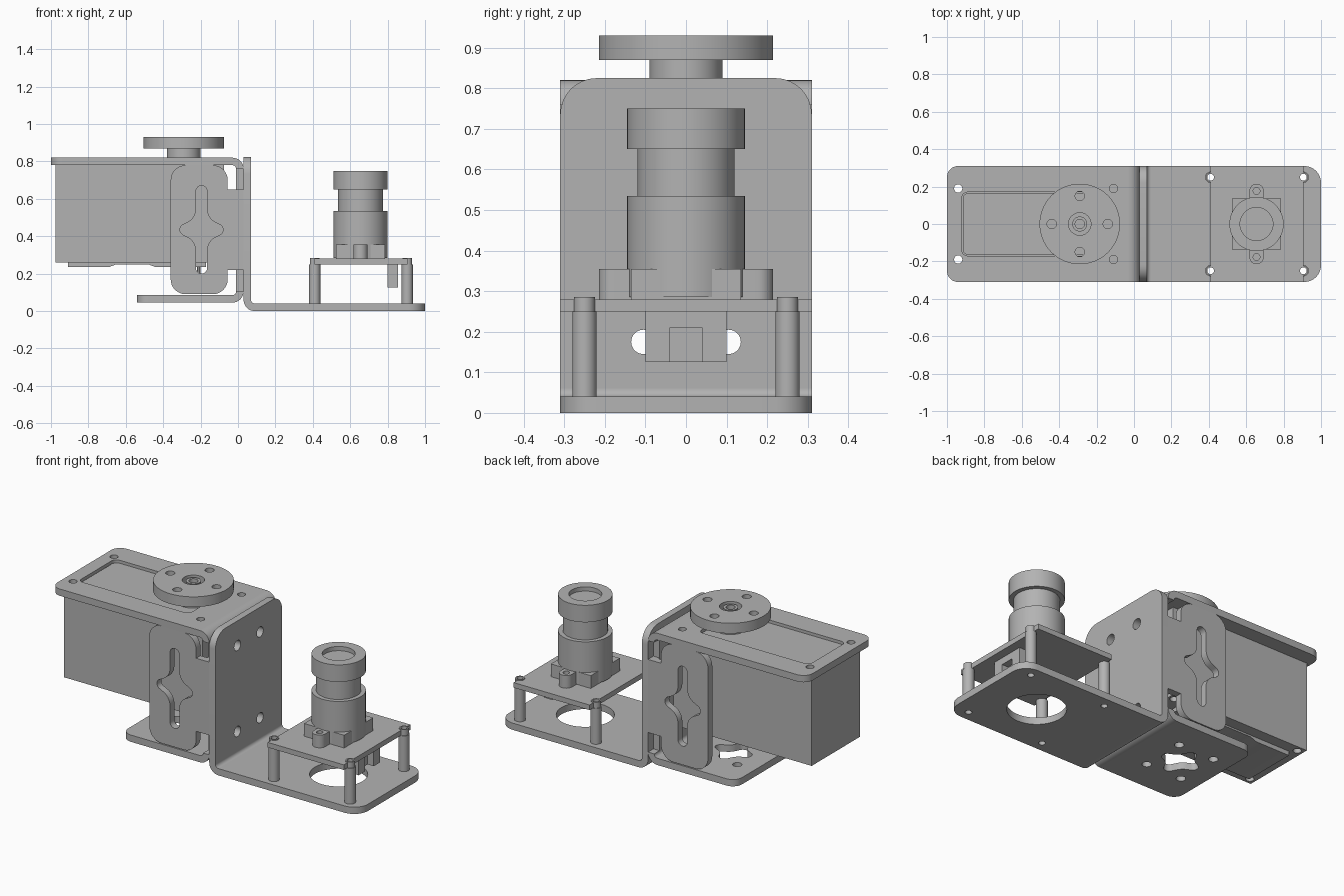
import bpy, bmesh
from math import sin, cos, radians
from mathutils import Matrix

if "Cube" in bpy.data.objects:
    bpy.data.objects.remove(bpy.data.objects["Cube"])

grey = bpy.data.materials.new("plain grey")
grey.use_nodes = True
grey.diffuse_color = (0.45, 0.45, 0.45, 1)
grey.node_tree.nodes["Principled BSDF"].inputs["Base Color"].default_value = (0.45, 0.45, 0.45, 1)
parts = []

# Columns give the world directions of the sketch axes and the extrusion
FRAMES = {"z": Matrix.Identity(3),
          "y": Matrix(((1, 0, 0), (0, 0, -1), (0, 1, 0))),
          "x": Matrix(((0, 0, 1), (1, 0, 0), (0, 1, 0)))}


def arc(cx, cy, r, start, end, steps=8):
    angles = [radians(start + (end - start) * i / steps) for i in range(steps + 1)]
    return [(cx + r * cos(a), cy + r * sin(a)) for a in angles]


def circle(cx, cy, r, steps=40):
    return arc(cx, cy, r, 0, 360, steps)[:-1]


def rect(x0, x1, y0, y1, r=0, corners="1111"):
    """Rectangle; corners flags rounding at low-low, high-low, high-high, low-high."""
    loop = []
    data = [(x0, y0, 1, 1), (x1, y0, -1, 1), (x1, y1, -1, -1), (x0, y1, 1, -1)]
    for i, (x, y, sx, sy) in enumerate(data):
        if r and corners[i] == "1":
            loop += arc(x + sx * r, y + sy * r, r, 180 + 90 * i, 270 + 90 * i)
        else:
            loop.append((x, y))
    return loop


def star_slot(cx, cy, reach):
    """Four-armed slot with concave shoulders; reach is the length of the long arms."""
    tilt = 0 if reach > 0.2 else 20
    q = arc(0, reach - 0.03, 0.03, 90, tilt) + arc(0.11, 0.11, 0.08, 180 + tilt, 250)
    q += arc(0.085, 0, 0.03, 70, 0)
    half = q + [(x, -y) for x, y in q[-2::-1]]
    full = half + [(-x, y) for x, y in half[-2:0:-1]]
    return [(cx + x, cy + y) for x, y in full]


def solid(name, loops, lo, hi, axis="z"):
    """Extrude an outline with holes between two positions along an axis."""
    curve = bpy.data.curves.new(name, "CURVE")
    curve.dimensions = "2D"
    curve.fill_mode = "BOTH"
    curve.extrude = (hi - lo) / 2
    for loop in loops:
        spline = curve.splines.new("POLY")
        spline.points.add(len(loop) - 1)
        for point, (u, v) in zip(spline.points, loop):
            point.co = (u, v, 0, 1)
        spline.use_cyclic_u = True
    temp = bpy.data.objects.new(name + " sketch", curve)
    bpy.context.collection.objects.link(temp)
    bpy.context.view_layer.update()
    mesh = bpy.data.meshes.new_from_object(temp.evaluated_get(bpy.context.evaluated_depsgraph_get()))
    bpy.data.objects.remove(temp)
    mid = (lo + hi) / 2
    shift = {"x": (mid, 0, 0), "y": (0, mid, 0), "z": (0, 0, mid)}[axis]
    mesh.transform(Matrix.Translation(shift) @ FRAMES[axis].to_4x4())
    bm = bmesh.new()
    bm.from_mesh(mesh)
    bmesh.ops.remove_doubles(bm, verts=bm.verts, dist=0.0001)
    bmesh.ops.recalc_face_normals(bm, faces=bm.faces)
    bm.to_mesh(mesh)
    bm.free()
    mesh.materials.clear()
    mesh.materials.append(grey)
    obj = bpy.data.objects.new(name, mesh)
    bpy.context.collection.objects.link(obj)
    parts.append(obj)


def bend(name, cx, cz, start):
    loop = arc(cx, cz, 0.06, start, start + 90) + arc(cx, cz, 0.02, start + 90, start)
    solid(name, [loop], -0.31, 0.31, "y")


SIDES = (-1, 1)
AXLE = -0.29
LENS = 0.655

# Servo holding bracket: top plate, back wall, bottom plate and bends
screw_holes = [circle(x, s * 0.19, 0.022) for x in (-0.94, -0.11) for s in SIDES]
window = rect(-0.92, -0.2, -0.17, 0.17, 0.03)
solid("top_plate", [rect(-1, -0.03, -0.31, 0.31, 0.06, "1001"), window] + screw_holes, 0.78, 0.82)
bend("top_bend", -0.03, 0.76, 0)
wall_holes = [circle(s * 0.105, z, 0.03) for s in SIDES for z in (0.175, 0.68)]
wall = [(0.26, 0.105), (0.26, 0.22), (0.31, 0.22), (0.31, 0.65), (0.26, 0.65), (0.26, 0.76)]
wall += [(-y, z) for y, z in reversed(wall)]
solid("servo_wall", [wall] + wall_holes, -0.01, 0.03, "x")
bend("bottom_bend", -0.03, 0.105, 270)
pivot_holes = [circle(-0.31 + i * 0.115, j * 0.13, 0.025) for i in SIDES for j in SIDES]
solid("bottom_plate", [rect(-0.54, -0.03, -0.31, 0.31, 0.06, "1001"),
                       star_slot(-0.31, 0, 0.115)] + pivot_holes, 0.045, 0.085)

# Slotted side flanges
flange = arc(-0.28, 0.17, 0.08, 180, 270) + arc(-0.135, 0.17, 0.08, 270, 360)
flange += [(-0.055, 0.22), (-0.01, 0.22), (-0.01, 0.65), (-0.055, 0.65)]
flange += arc(-0.135, 0.7, 0.08, 0, 90) + arc(-0.28, 0.7, 0.08, 90, 180)
for side, name in zip(SIDES, ("right", "left")):
    y = side * 0.29
    solid(name + "_flange", [flange, star_slot(-0.195, 0.435, 0.235)], y - 0.02, y + 0.02, "y")

# Servo body with bottom cover and lead pins
solid("servo_body", [rect(-0.975, -0.075, -0.225, 0.225)] + screw_holes, 0.26, 0.78)
solid("servo_top", [rect(-0.915, -0.205, -0.165, 0.165, 0.03)], 0.78, 0.805)
cover = [(-0.91, 0.26), (-0.91, 0.235), (-0.69, 0.235), (-0.65, 0.25), (-0.48, 0.25),
         (-0.44, 0.235), (-0.17, 0.235), (-0.17, 0.26)]
solid("servo_cover", [cover], -0.16, 0.16, "y")
for i in range(3):
    solid("lead_pin", [circle(-0.21, (i - 1) * 0.05, 0.01, 12)], 0.2, 0.24)

# Servo hub and output disc
solid("hub", [circle(AXLE, 0, 0.09, 64)], 0.8, 0.87)
disc_holes = [circle(AXLE + i * 0.15, j * 0.15, 0.025) for i, j in ((1, 0), (-1, 0), (0, 1), (0, -1))]
solid("output_disc", [circle(AXLE, 0, 0.215, 80), circle(AXLE, 0, 0.06)] + disc_holes, 0.87, 0.93)
solid("output_screw", [circle(AXLE, 0, 0.04), circle(AXLE, 0, 0.025)], 0.86, 0.925)

# Camera bracket: wall, bend and base
posts = [(x, s * 0.25) for x in (0.41, 0.905) for s in SIDES]
solid("camera_wall", [rect(-0.31, 0.31, 0.06, 0.825, 0.09, "0011")] + wall_holes, 0.03, 0.07, "x")
bend("camera_bend", 0.09, 0.06, 180)
solid("camera_base", [rect(0.09, 1, -0.31, 0.31, 0.09, "0110"), circle(LENS, 0, 0.155, 64)]
      + [circle(x, y, 0.018) for x, y in posts], 0, 0.04)

# Hollow standoffs with narrower necks
for x, y in posts:
    solid("standoff", [circle(x, y, 0.03), circle(x, y, 0.018)], 0.04, 0.25)
    solid("standoff_neck", [circle(x, y, 0.026), circle(x, y, 0.018)], 0.25, 0.285)

# Circuit board, notched around the standoffs
board = [(0.41, -0.31), (0.905, -0.31)] + arc(0.905, -0.25, 0.026, 270, 90)
board += arc(0.905, 0.25, 0.026, 270, 90) + [(0.905, 0.31), (0.41, 0.31)]
board += arc(0.41, 0.25, 0.026, 90, -90) + arc(0.41, -0.25, 0.026, 90, -90)
solid("circuit_board", [board], 0.25, 0.28)

# Connector below the board
solid("connector_back", [rect(-0.1, 0.1, 0.125, 0.25)], 0.8, 0.815, "x")
solid("connector_shell", [[(-0.1, 0.125), (-0.04, 0.125), (-0.04, 0.21), (0.04, 0.21),
                           (0.04, 0.125), (0.1, 0.125), (0.1, 0.25), (-0.1, 0.25)]], 0.815, 0.855, "x")

# Lens mount with screw ears
solid("mount_base", [rect(LENS - 0.13, LENS + 0.13, -0.135, 0.135)], 0.28, 0.355)
for s, name in zip(SIDES, ("right", "left")):
    ear = arc(LENS, 0.177, 0.038, 0, 180, 16) + [(LENS - 0.038, 0.135), (LENS + 0.038, 0.135)]
    solid(name + "_ear", [[(x, s * y) for x, y in ear], circle(LENS, s * 0.177, 0.018)], 0.28, 0.355)

# Lens barrel
solid("lens_barrel", [circle(LENS, 0, 0.145, 64)], 0.285, 0.535)
solid("lens_neck", [circle(LENS, 0, 0.12, 64)], 0.535, 0.65)
solid("lens_cap", [circle(LENS, 0, 0.145, 64), circle(LENS, 0, 0.088, 64)], 0.65, 0.75)
solid("lens_glass", [circle(LENS, 0, 0.088, 64)], 0.65, 0.725)

# Smooth rounded walls, keep edges sharp
bpy.ops.object.select_all(action="DESELECT")
for obj in parts:
    obj.select_set(True)
bpy.context.view_layer.objects.active = parts[0]
bpy.ops.object.shade_smooth_by_angle(angle=radians(30))
